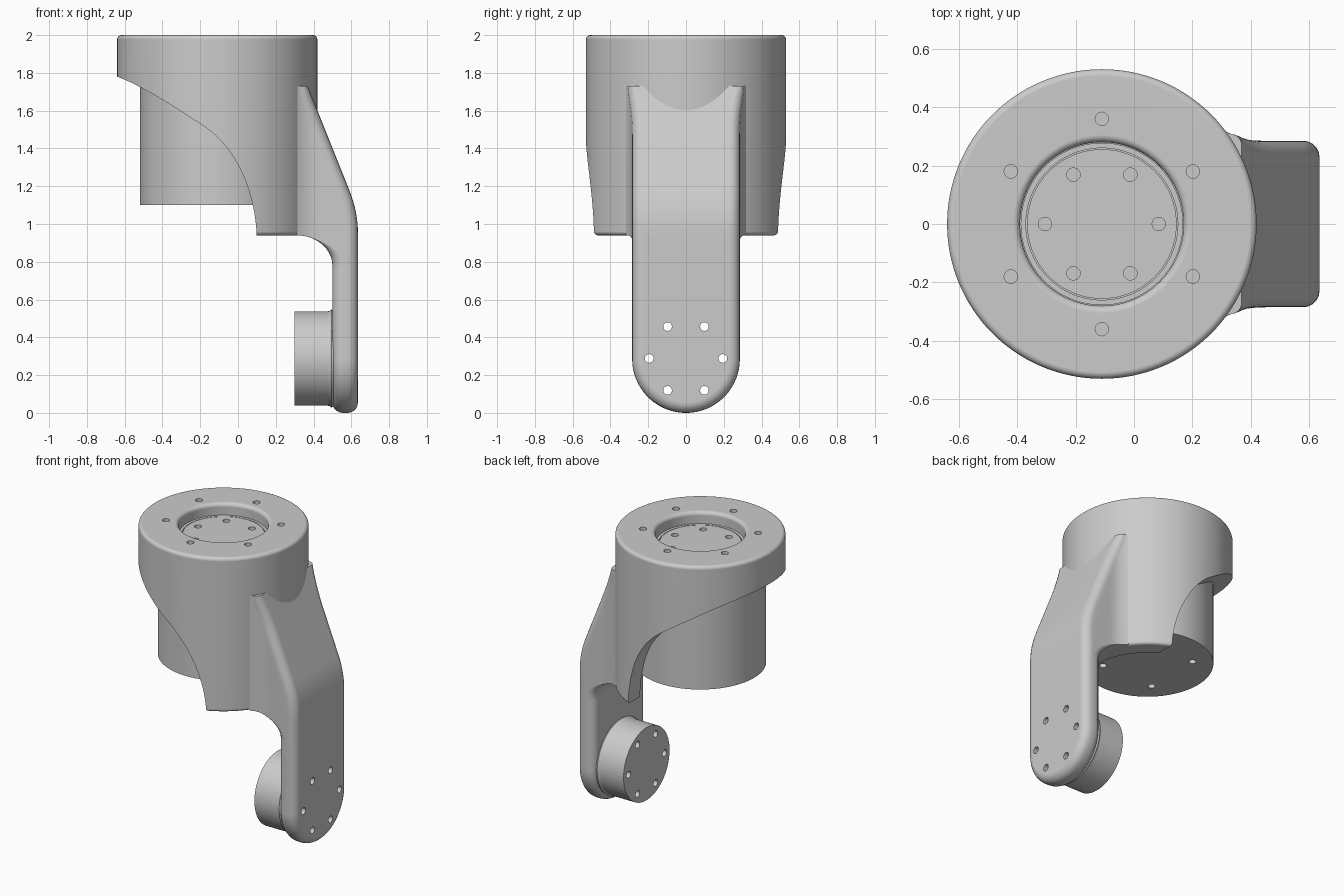
import bpy
import bmesh
from math import sin, cos, pi, sqrt, radians
from mathutils import Vector
from mathutils.geometry import interpolate_bezier

cube = bpy.data.objects.get("Cube")
if cube:
    bpy.data.objects.remove(cube, do_unlink=True)

grey = bpy.data.materials.new("light grey")
grey.use_nodes = True
grey.diffuse_color = (0.6, 0.6, 0.6, 1)
grey.node_tree.nodes["Principled BSDF"].inputs["Base Color"].default_value = (0.6, 0.6, 0.6, 1)

AXIS_X = -0.11      # vertical axis of the housing
HUB_Z = 0.288       # height of the lower joint
HALF = 0.285        # half width of the arm
ROUND = 0.055       # arm edge rounding


def add_loft(bm, rings, closed=False):
    """Skin rings of equal length; cap the ends or join last to first."""
    loops = [[bm.verts.new(p) for p in ring] for ring in rings]
    pairs = list(zip(loops, loops[1:]))
    if closed:
        pairs.append((loops[-1], loops[0]))
    for a, b in pairs:
        for i in range(len(a)):
            j = (i + 1) % len(a)
            bm.faces.new((a[i], a[j], b[j], b[i]))
    if not closed:
        bm.faces.new(loops[0])
        bm.faces.new(loops[-1])


def finish(name, bm):
    bmesh.ops.recalc_face_normals(bm, faces=bm.faces[:])
    mesh = bpy.data.meshes.new(name)
    bm.to_mesh(mesh)
    bm.free()
    mesh.materials.append(grey)
    obj = bpy.data.objects.new(name, mesh)
    bpy.context.collection.objects.link(obj)
    return obj


def loft(name, rings, closed=False):
    bm = bmesh.new()
    add_loft(bm, rings, closed)
    return finish(name, bm)


def circle(r, h, axis, u=0.0, v=0.0, n=96):
    """Ring about z (centre u, v in x, y) or about x (centre u, v in y, z)."""
    pts = [(u + r * cos(2 * pi * i / n), v + r * sin(2 * pi * i / n)) for i in range(n)]
    return [(a, b, h) if axis == "z" else (h, a, b) for a, b in pts]


def bolt_holes(count, ring, start, lo, hi, axis, u, v):
    """One cutter mesh holding a circle of pins."""
    bm = bmesh.new()
    for i in range(count):
        t = radians(start) + 2 * pi * i / count
        a, b = u + ring * cos(t), v + ring * sin(t)
        add_loft(bm, [circle(0.023, h, axis, a, b, 20) for h in (lo, hi)])
    cutter = finish("hole_cutter", bm)
    cutter.hide_render = True
    return cutter


def activate(obj):
    bpy.ops.object.select_all(action="DESELECT")
    obj.select_set(True)
    bpy.context.view_layer.objects.active = obj


def cut(obj, cutter):
    activate(obj)
    mod = obj.modifiers.new("cut", "BOOLEAN")
    mod.operation = "DIFFERENCE"
    mod.solver = "EXACT"
    mod.object = cutter
    bpy.ops.object.modifier_apply(modifier=mod.name)
    bpy.data.objects.remove(cutter, do_unlink=True)


def smooth(obj):
    activate(obj)
    bpy.ops.object.shade_smooth_by_angle(angle=radians(32))
    mod = obj.modifiers.new("weighted", "WEIGHTED_NORMAL")
    mod.keep_sharp = True


def arc(cx, cy, r, a0, a1, n=5):
    angles = [radians(a0 + (a1 - a0) * i / n) for i in range(n + 1)]
    return [(cx + r * cos(t), cy + r * sin(t)) for t in angles]


# Housing: hollow collar with rounded rims
profile = ([(0.415, 0.94)] + arc(0.51, 0.96, 0.02, -90, 0) + arc(0.507, 1.977, 0.023, 0, 90)
           + arc(0.305, 1.975, 0.025, 90, 180) + [(0.28, 1.8), (0.415, 1.8)])
housing = loft("housing", [circle(r, z, "z", AXIS_X, n=128) for r, z in profile], closed=True)

# Sweeping cut that opens the side of the housing
upper = interpolate_bezier(Vector((-0.7, 1.8)), Vector((-0.55, 1.76)),
                           Vector((-0.35, 1.63)), Vector((-0.2, 1.53)), 16)
lower = interpolate_bezier(Vector((-0.2, 1.53)), Vector((0, 1.41)),
                           Vector((0.1, 1.15)), Vector((0.1, 0.9)), 20)
outline = [(p.x, p.y) for p in list(upper) + list(lower)[1:]] + [(-0.7, 0.9)]
cut(housing, loft("sweep_cutter", [[(x, y, z) for x, z in outline] for y in (-0.7, 0.7)]))
cut(housing, bolt_holes(6, 0.36, 30, 1.9, 2.1, "z", AXIS_X, 0))
smooth(housing)

# Motor: stepped cylinder with a fine seam on its output face
profile = [(0.41, 1.1), (0.41, 1.795), (0.278, 1.795), (0.278, 1.92),
           (0.26, 1.92), (0.26, 1.914), (0.256, 1.914), (0.256, 1.92)]
motor = loft("motor", [circle(r, z, "z", AXIS_X) for r, z in profile])
cut(motor, bolt_holes(6, 0.195, 0, 1.85, 2.0, "z", AXIS_X, 0))
cut(motor, bolt_holes(4, 0.28, 45, 1.0, 1.18, "z", AXIS_X, 0))
smooth(motor)


# Upper arm: horizontal sections that flare into the housing
def outer_x(z):
    if z < 0.95:
        return 0.635
    bend = min(z, 1.18) - 0.95
    return 0.635 - 0.87 * bend ** 2 - 0.4 * max(z - 1.18, 0)


def inner_x(z):
    return 0.31 + 0.19 * sqrt(max(0, 1 - ((z - 0.78) / 0.16) ** 2))


def half_width(x):
    return HALF + 0.035 * (max(0.42 - x, 0) / 0.11) ** 2


def section(z):
    xi, xo = inner_x(z), outer_x(z)
    r = min(ROUND, 0.7 * (xo - xi))
    ri = max(0.002, ROUND * min(1, max(0, (xi - 0.4) / 0.1)))
    a, b = xi + ri, xo - r
    half = arc(a, half_width(a) - ri, ri, 180, 90)
    for k in range(1, 7):
        x = a + (b - a) * k / 7
        half.append((x, half_width(x)))
    half += arc(b, half_width(b) - r, r, 90, 0)
    return [(x, y, z) for x, y in half] + [(x, -y, z) for x, y in reversed(half)]


levels = [0.78 + 0.16 * sin(pi / 2 * i / 10) for i in range(11)]
levels += [0.95 + 0.23 * i / 8 for i in range(9)] + [1.18 + 0.55 * i / 10 for i in range(1, 11)]
smooth(loft("upper_arm", [section(z) for z in levels]))


# Lower arm: round-ended plate with rolled edges
def plate_outline(x, inset):
    r = HALF - inset
    pts = arc(0, HALF, r, 180, 360, 48)
    return [(x, y, z) for y, z in pts + [(r, 0.78), (-r, 0.78)]]


edge = [(ROUND * (1 - cos(radians(18 * i))), ROUND * (1 - sin(radians(18 * i)))) for i in range(6)]
rings = [plate_outline(0.5 + d, s) for d, s in edge]
rings += [plate_outline(0.635 - d, s) for d, s in reversed(edge)]
lower_arm = loft("lower_arm", rings)

# Joint boss: drum on the inner face with a small fillet at its root
profile = [(0.25, 0.3), (0.25, 0.475)] + arc(0.275, 0.475, 0.025, 180, 130, 4) + [(0.25, 0.52)]
joint_boss = loft("joint_boss", [circle(r, x, "x", 0, HUB_Z) for r, x in profile])

# Bolt holes running through plate and boss
for part in (lower_arm, joint_boss):
    cut(part, bolt_holes(6, 0.195, 0, 0.2, 0.7, "x", 0, HUB_Z))
    smooth(part)
bpy.ops.object.select_all(action="DESELECT")
